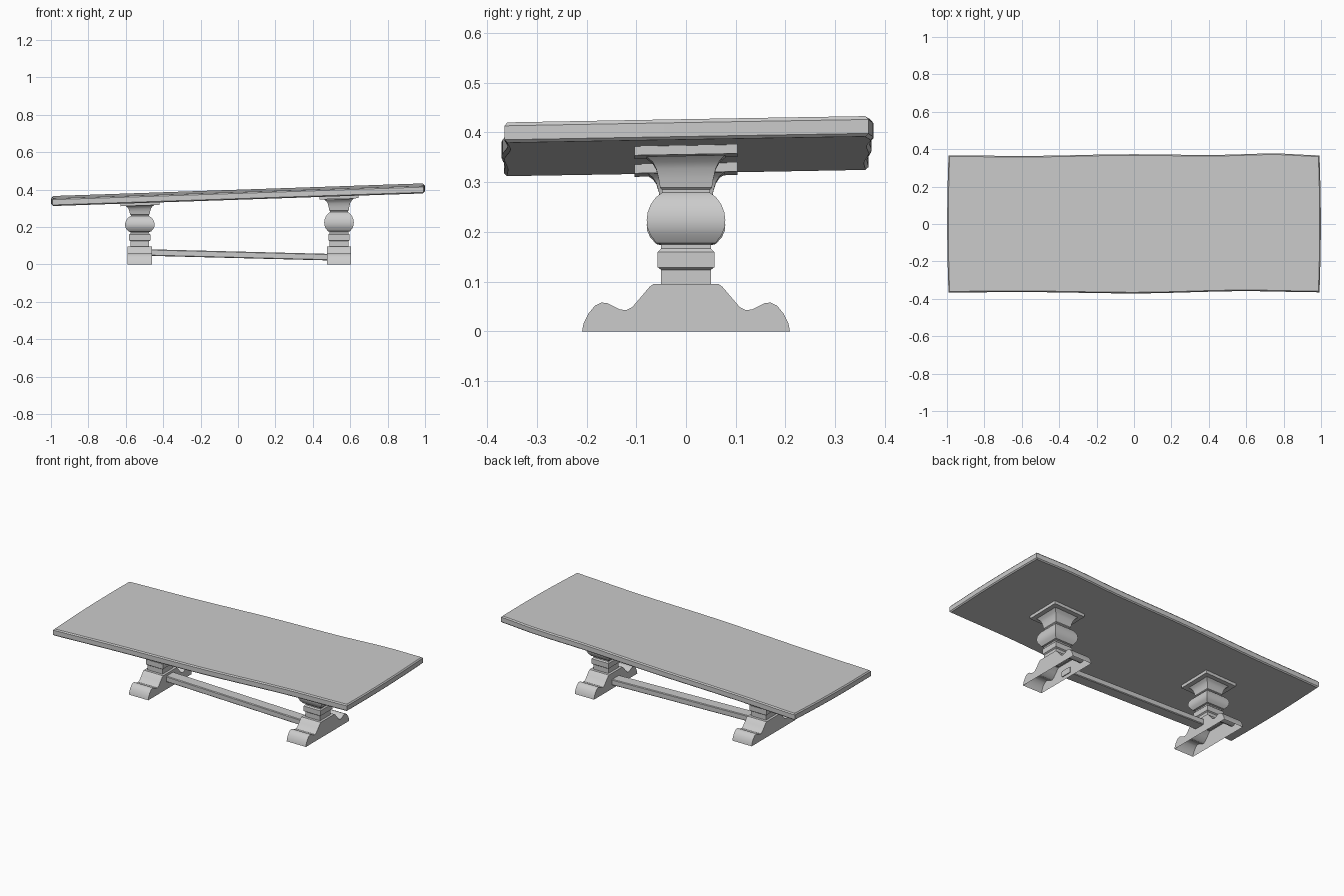
import bpy, bmesh, math

if "Cube" in bpy.data.objects:
    bpy.data.objects.remove(bpy.data.objects["Cube"])

SX, SY, BASE = 0.034, 0.0175, 0.352   # slopes and height of the tilted top's underside


def finish(name, bm, angle=30):
    bmesh.ops.remove_doubles(bm, verts=bm.verts, dist=1e-6)
    bmesh.ops.recalc_face_normals(bm, faces=bm.faces)
    me = bpy.data.meshes.new(name)
    bm.to_mesh(me)
    bm.free()
    ob = bpy.data.objects.new(name, me)
    bpy.context.collection.objects.link(ob)
    bpy.ops.object.select_all(action='DESELECT')
    bpy.context.view_layer.objects.active = ob
    ob.select_set(True)
    bpy.ops.object.shade_smooth_by_angle(angle=math.radians(angle))
    return ob


def loft(bm, rings, cap_start=True, cap_end=True):
    loops = [[bm.verts.new(p) for p in r] for r in rings]
    n = len(loops[0])
    for a, b in zip(loops, loops[1:]):
        for i in range(n):
            j = (i + 1) % n
            bm.faces.new((a[i], a[j], b[j], b[i]))
    if cap_start:
        bm.faces.new(loops[0][::-1])
    if cap_end:
        bm.faces.new(loops[-1])


def interp(pts, x):
    for (x0, y0), (x1, y1) in zip(pts, pts[1:]):
        if x <= x1:
            t = (x - x0) / (x1 - x0)
            t = t * t * (3 - 2 * t)
            return y0 + (y1 - y0) * t
    return pts[-1][1]


# Table top: tilted slab with slightly uneven, hand-worn edges
front = [(-1, -.366), (-.6, -.364), (0, -.371), (.6, -.359), (1, -.365)]
back = [(-1, .367), (-.6, .364), (0, .373), (.4, .369), (.75, .377), (1, .367)]
N, M = 48, 12


def slab_ring(inset, h):
    pts = []
    xl, xr = -.992 + inset, .992 - inset
    for i in range(N):
        x = xl + (xr - xl) * i / N
        pts.append((x, interp(front, x) + inset))
    for i in range(M):
        t = i / M
        y = -.365 + inset + t * (.732 - 2 * inset)
        pts.append((xr + .007 * math.sin(math.pi * t), y))
    for i in range(N):
        x = xr + (xl - xr) * i / N
        pts.append((x, interp(back, x) - inset))
    for i in range(M):
        t = i / M
        y = .367 - inset - t * (.733 - 2 * inset)
        pts.append((xl - .007 * math.sin(math.pi * t), y))
    return [(x, y, BASE + SX * x + SY * y + h) for x, y in pts]


bm = bmesh.new()
loft(bm, [slab_ring(i, h) for i, h in ((.006, 0), (0, .006), (0, .034), (.006, .041))])
finish("table_top", bm)

# Square pedestal profile: (half width, height) up to the flared neck
profile = [(.05, .09), (.05, .124), (.057, .129), (.057, .16), (.05, .167), (.05, .175),
           (.06, .178), (.072, .195), (.078, .21), (.079, .225), (.077, .24), (.071, .256),
           (.061, .27), (.051, .278), (.048, .28), (.048, .286), (.052, .29), (.055, .308),
           (.06, .328), (.067, .341), (.079, .352)]
foot_half = [(.209, 0), (.206, .016), (.196, .036), (.183, .052), (.17, .058), (.158, .057),
             (.145, .05), (.132, .044), (.12, .043), (.108, .049), (.09, .07), (.073, .09),
             (.066, .095)]


def square(cx, r, z, tilt=0):
    return [(cx + u * r, v * r, z + tilt * (SX * u * r + SY * v * r))
            for u, v in ((-1, -1), (1, -1), (1, 1), (-1, 1))]


for side, cx in (("left", -.525), ("right", .54)):
    under = BASE + SX * cx
    s = (under - .165) / (.372 - .165)

    # Pedestal, stretched to meet the tilted top
    bm = bmesh.new()
    rings = []
    for r, z in profile:
        z2 = z if z <= .165 else .165 + (z - .165) * s
        rings.append(square(cx, r, z2, max(0, (z - .3) / .052)))
    loft(bm, rings, False, False)
    finish(side + "_pedestal", bm)

    # Square plate under the top
    bm = bmesh.new()
    loft(bm, [square(cx, .104, under - .018, 1), square(cx, .104, under + .003, 1)])
    finish(side + "_mount_plate", bm)

    # Scrolled foot, open underneath
    bm = bmesh.new()
    outline = [(-y, z) for y, z in foot_half] + foot_half[::-1]
    rows = [[bm.verts.new((cx + dx, y, z)) for y, z in outline] for dx in (-.065, .065)]
    for i in range(len(outline) - 1):
        bm.faces.new((rows[0][i], rows[0][i + 1], rows[1][i + 1], rows[1][i]))
    bm.faces.new(rows[0])
    bm.faces.new(rows[1])
    finish(side + "_foot", bm)

# Sloping stretcher between the feet, with chamfered long edges
bm = bmesh.new()
w, h, c = .035, .0175, .004
section = [(-w + c, -h), (w - c, -h), (w, -h + c), (w, h - c),
           (w - c, h), (-w + c, h), (-w, h - c), (-w, -h + c)]
loft(bm, [[(x, y, zc + z) for y, z in section] for x, zc in ((-.465, .063), (.48, .039))])
finish("stretcher", bm)
